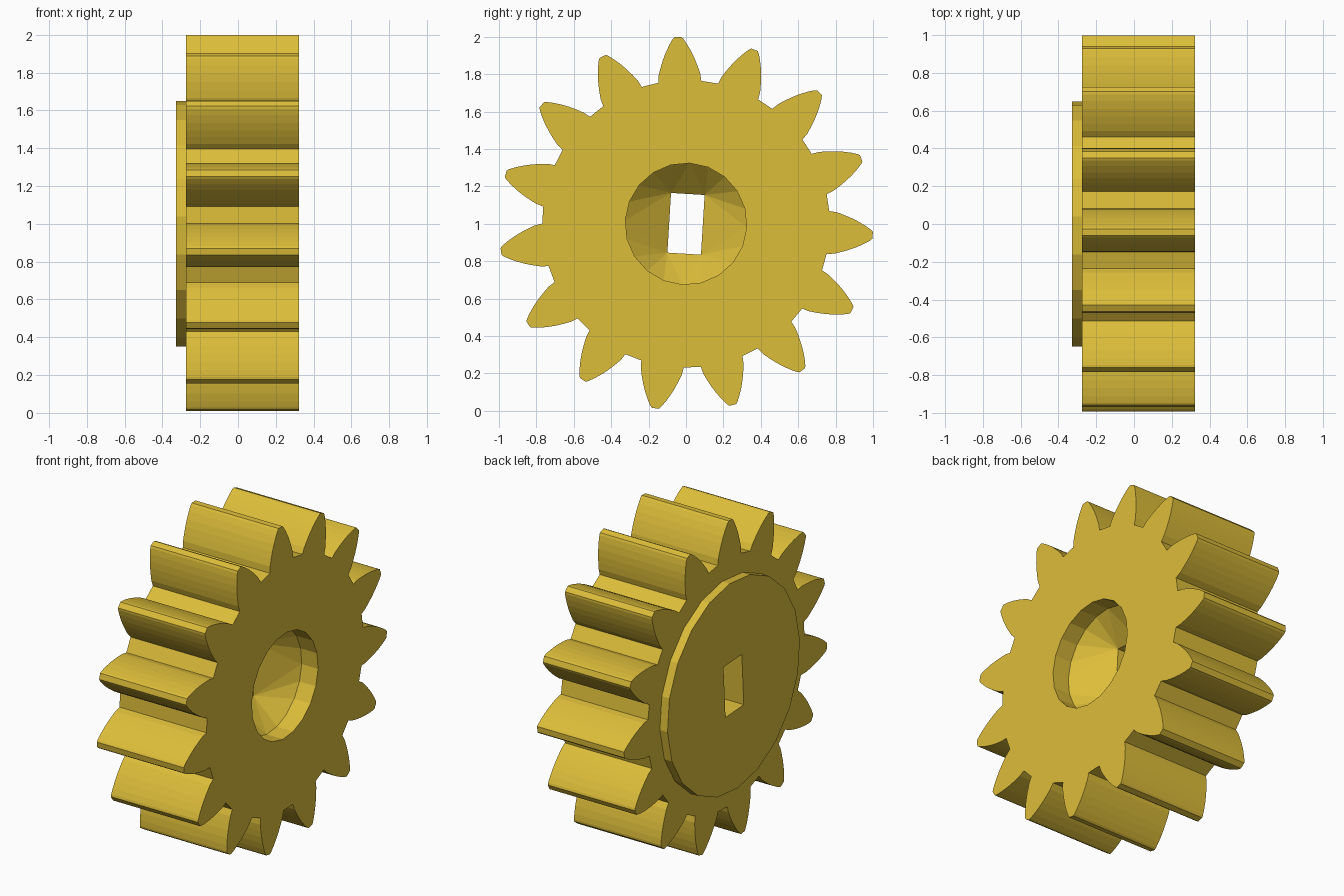
import bpy
import bmesh
from math import sin, cos, pi, radians

if "Cube" in bpy.data.objects:
    bpy.data.objects.remove(bpy.data.objects["Cube"], do_unlink=True)

TURN = radians(-3.5)   # the whole wheel is turned slightly about its axle
TEETH = 15
SIDES = 20

gold = bpy.data.materials.new("golden yellow")
gold.use_nodes = True
gold.diffuse_color = (0.72, 0.51, 0.042, 1)
gold.node_tree.nodes["Principled BSDF"].inputs["Base Color"].default_value = gold.diffuse_color


def circle(radius):
    return [(radius * cos(2 * pi * i / SIDES), radius * sin(2 * pi * i / SIDES))
            for i in range(SIDES)]


def ring(bm, points, x):
    """Add a loop of points, turned about the axle, at the given x."""
    c, s = cos(TURN), sin(TURN)
    return [bm.verts.new((x, y * c - z * s, y * s + z * c + 1)) for y, z in points]


def wall(bm, a, b):
    for i in range(len(a)):
        j = (i + 1) % len(a)
        bm.faces.new((a[i], a[j], b[j], b[i]))


def finish(bm, name):
    bmesh.ops.recalc_face_normals(bm, faces=bm.faces)
    mesh = bpy.data.meshes.new(name)
    bm.to_mesh(mesh)
    bm.free()
    mesh.materials.append(gold)
    obj = bpy.data.objects.new(name, mesh)
    bpy.context.collection.objects.link(obj)
    return obj


def prism(name, points, x0, x1):
    bm = bmesh.new()
    a, b = ring(bm, points, x0), ring(bm, points, x1)
    wall(bm, a, b)
    bm.faces.new(a)
    bm.faces.new(b)
    return finish(bm, name)


# Toothed outline: one flank (radius, half width), mirrored and repeated
flank = [(0.76, 0.115), (0.80, 0.111), (0.84, 0.099), (0.88, 0.085),
         (0.92, 0.068), (0.96, 0.047), (0.99, 0.028), (1.0, 0.018)]
tooth = [(r, -w) for r, w in flank] + [(r, w) for r, w in reversed(flank)]
outline = []
for k in range(TEETH):
    c, s = cos(2 * pi * k / TEETH), sin(2 * pi * k / TEETH)
    outline += [(r * c - w * s, r * s + w * c) for r, w in tooth]

wheel = prism("gear_wheel", outline, -0.275, 0.322)
flange = prism("flange_disc", circle(0.65), -0.327, -0.27)

# Cutter: round bore, funnel down to a rectangular shaft hole
bm = bmesh.new()
mouth, throat = ring(bm, circle(0.325), 0.5), ring(bm, circle(0.325), 0.21)
slot = [(0.09, 0.16), (-0.09, 0.16), (-0.09, -0.16), (0.09, -0.16)]
neck, tail = ring(bm, slot, 0.05), ring(bm, slot, -0.6)
wall(bm, mouth, throat)
wall(bm, neck, tail)
bm.faces.new(mouth)
bm.faces.new(tail)
quarter = SIDES // 4
for i in range(SIDES):
    q = i // quarter
    bm.faces.new((throat[i], throat[(i + 1) % SIDES], neck[q]))
    if i % quarter == 0:
        bm.faces.new((throat[i], neck[q], neck[q - 1]))
cutter = finish(bm, "bore_cutter")
cutter.hide_render = True
cutter.hide_set(True)

for part in (wheel, flange):
    mod = part.modifiers.new("bore", 'BOOLEAN')
    mod.operation = 'DIFFERENCE'
    mod.solver = 'EXACT'
    mod.object = cutter
    bpy.context.view_layer.objects.active = part
    bpy.ops.object.modifier_apply(modifier=mod.name)

bpy.data.objects.remove(cutter, do_unlink=True)
